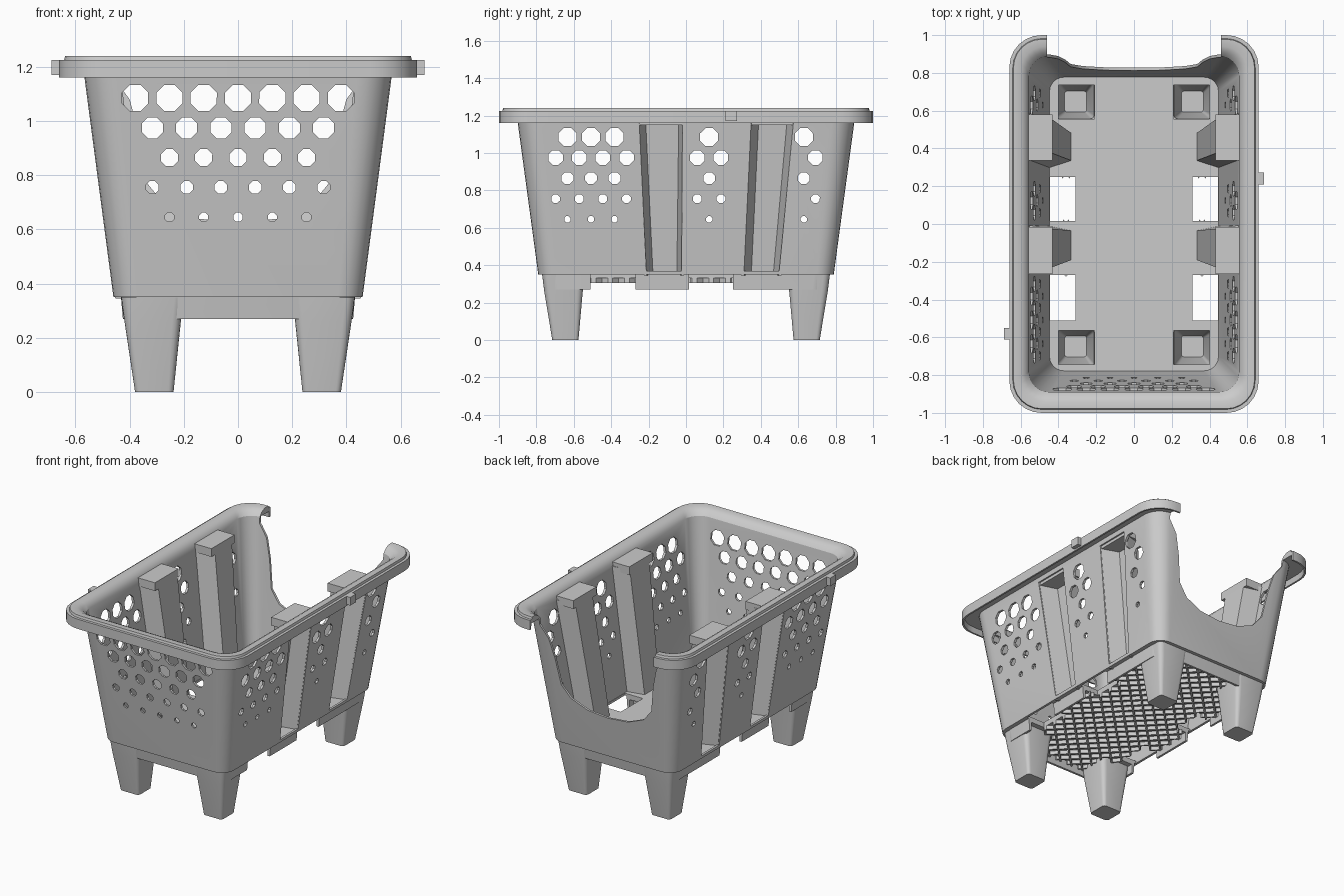
import bpy, bmesh, math

if "Cube" in bpy.data.objects:
    bpy.data.objects.remove(bpy.data.objects["Cube"])


def finish(name, bm):
    bmesh.ops.recalc_face_normals(bm, faces=bm.faces)
    me = bpy.data.meshes.new(name)
    bm.to_mesh(me)
    bm.free()
    ob = bpy.data.objects.new(name, me)
    bpy.context.collection.objects.link(ob)
    return ob


def loft(bm, rings):
    loops = [[bm.verts.new(p) for p in r] for r in rings]
    n = len(loops[0])
    for a, b in zip(loops, loops[1:]):
        for i in range(n):
            bm.faces.new((a[i], a[(i + 1) % n], b[(i + 1) % n], b[i]))
    bm.faces.new(loops[0][::-1])
    bm.faces.new(loops[-1])


def rrect(z, hx, hy, r, cx=0, cy=0, seg=6):
    pts = []
    for k, (sx, sy) in enumerate([(1, 1), (-1, 1), (-1, -1), (1, -1)]):
        for i in range(seg + 1):
            a = math.pi / 2 * (k + i / seg)
            pts.append((cx + sx * (hx - r) + r * math.cos(a),
                        cy + sy * (hy - r) + r * math.sin(a), z))
    return pts


def box(bm, x0, x1, y0, y1, z0, z1):
    loft(bm, [[(x0, y0, z), (x1, y0, z), (x1, y1, z), (x0, y1, z)] for z in (z0, z1)])


def mirror(ob, x=True, y=False):
    m = ob.modifiers.new("Mirror", 'MIRROR')
    m.use_axis = (x, y, False)
    m.use_mirror_merge = False


def cut(ob, cutter):
    cutter.hide_render = True
    # try solvers in turn until one gives a sound result
    original = ob.data.copy()
    for solver in ('EXACT', 'MANIFOLD', 'FLOAT'):
        m = ob.modifiers.new("Cut", 'BOOLEAN')
        m.object, m.operation, m.solver = cutter, 'DIFFERENCE', solver
        bpy.context.view_layer.objects.active = ob
        bpy.ops.object.modifier_apply(modifier=m.name)
        n = len(ob.data.polygons)
        print(cutter.name, solver, n)
        if n > 100:
            break
        ob.data = original.copy()
    bpy.data.objects.remove(cutter)


def smooth(ob):
    bpy.ops.object.select_all(action='DESELECT')
    ob.select_set(True)
    bpy.context.view_layer.objects.active = ob
    bpy.ops.object.shade_smooth_by_angle(angle=math.radians(30))


# Basket shell: underside, skirt, outer wall, rolled rim, inner wall, floor
bm = bmesh.new()
loft(bm, [rrect(*p) for p in [
    (.33, .41, .74, .07), (.27, .41, .74, .07), (.27, .425, .755, .08),
    (.35, .432, .767, .08), (.35, .46, .79, .09), (1.2, .572, .905, .12),
    (1.2, .645, .985, .16), (1.16, .648, .988, .16), (1.16, .66, 1.0, .17),
    (1.225, .66, 1.0, .17), (1.225, .642, .982, .155), (1.24, .638, .978, .15),
    (1.24, .60, .94, .13), (1.225, .575, .91, .115), (1.2, .556, .89, .105),
    (.365, .447, .777, .075)]])
basket = finish("basket_shell", bm)

# Large openings: side channels, floor windows, leg pits
# channel: mouth (y0, y1) bottom / top, inner face (y0, y1) bottom / top
CHANNELS = [((-.225, -.01), (-.265, -.005), (-.19, -.035), (-.23, -.025)),
            ((.295, .51), (.335, .59), (.335, .48), (.375, .555))]
bm = bmesh.new()
for s in (-1, 1):
    for mb, mt, _, _ in CHANNELS:
        loft(bm, [[(s * .40, a + .012, z), (s * .60, a + .012, z),
                   (s * .60, b - .012, z), (s * .40, b - .012, z)]
                  for (a, b), z in ((mb, .37), (mt, 1.17))])
    x0, x1 = sorted((s * .31, s * .444))
    for y0, y1 in ((.015, .25), (-.51, -.27)):
        box(bm, x0, x1, y0, y1, .2, .4)
    x0, x1 = sorted((s * .21, s * .40))
    for cy in (-.65, .65):
        box(bm, x0, x1, cy - .095, cy + .085, .25, .4)
cut(basket, finish("opening_cutter", bm))

# Low U-shaped cut in the back wall and rim
edge = [(.46, 1.3), (.46, 1.16), (.40, 1.08), (.365, .95), (.335, .77),
        (.27, .69), (.15, .64)]
outline = edge + [(0, .625)] + [(-x, z) for x, z in reversed(edge)]
bm = bmesh.new()
loft(bm, [[(x, y, z) for x, z in outline] for y in (.7, 1.1)])
cut(basket, finish("back_cutter", bm))

# Rows of ventilation holes, shrinking downwards
ROWS = [(1.085, .052, 0), (.975, .042, 1), (.865, .034, 0), (.755, .025, 1), (.645, .018, 0)]
P = .1265


def hole(bm, u, z, r, side):
    ring = [(u + r * math.cos(math.pi * i / 4 + .39), z + r * math.sin(math.pi * i / 4 + .39))
            for i in range(8)]
    if side:
        loft(bm, [[(x * side, a, b) for a, b in ring] for x in (.41, .62)])
    else:
        loft(bm, [[(a, y, b) for a, b in ring] for y in (-1, -.72)])


bm = bmesh.new()
for z, r, odd in ROWS:
    for i in range(-3, 3 if odd else 4):
        if odd or z > 1 or abs(i) < 3:
            hole(bm, (i + .5 * odd) * P, z, r, 0)
cut(basket, finish("front_hole_cutter", bm))
bm = bmesh.new()
for z, r, odd in ROWS:
    for y in ((-.697, -.571, -.445, -.318, .06, .187, .692) if odd
              else (-.634, -.508, -.382, .124, .63)):
        for s in (-1, 1):
            hole(bm, y, z, r, s)
cut(basket, finish("side_hole_cutter", bm))
smooth(basket)

# Inward U-shaped pillars behind each side channel, with block caps
T = .014
for k, (mb, mt, ib, it) in enumerate(CHANNELS):
    bm = bmesh.new()
    rings = []
    for (m0, m1), (i0, i1), w, f, z in ((mb, ib, .453, .33, .345), (mt, it, .565, .435, 1.18)):
        rings.append([(w, m0, z), (f, i0, z), (f, i1, z), (w, m1, z), (w, m1 - T, z),
                      (f + T, i1 - T, z), (f + T, i0 + T, z), (w, m0 + T, z)])
    loft(bm, rings)
    mirror(finish(("front", "back")[k] + "_pillar", bm))
    bm = bmesh.new()
    box(bm, .432, .558, mt[0], mt[1] - .01, 1.15, 1.205)
    mirror(finish(("front", "back")[k] + "_pillar_cap", bm))

# Four hollow tapered legs
bm = bmesh.new()
loft(bm, [rrect(z, hx, hy, r, cx, cy, 4) for z, hx, hy, r, cx, cy in [
    (.02, .058, .055, .012, .309, .648), (.349, .102, .1, .02, .313, .657),
    (.349, .116, .113, .035, .315, .656), (.26, .104, .103, .032, .315, .655),
    (0, .071, .07, .02, .309, .645)]])
leg = finish("legs", bm)
mirror(leg, True, True)
smooth(leg)

# Diagonal rib lattice under the floor
bm = bmesh.new()
H = .008
AREAS = [(-.31, .31, -.54, .54), (-.2, .2, .54, .74), (-.2, .2, -.74, -.54)]
for s in (-1, 1):
    x0, x1 = sorted((s * .31, s * .41))
    AREAS += [(x0, x1, -.27, .015), (x0, x1, .25, .54)]
for x0, x1, y0, y1 in AREAS:
    for s in (-1, 1):
        for j in range(-13, 14):
            c = j * .09
            lo, hi = sorted((s * (y0 - c), s * (y1 - c)))
            a, b = max(x0, lo), min(x1, hi)
            if b - a > .01:
                loft(bm, [[(a, s * a + c - H, z), (b, s * b + c - H, z),
                           (b, s * b + c + H, z), (a, s * a + c + H, z)] for z in (.305, .335)])
finish("floor_ribs", bm)

# Small tabs on the rim sides
bm = bmesh.new()
box(bm, .65, .688, .21, .272, 1.17, 1.225)
box(bm, -.688, -.65, -.612, -.55, 1.17, 1.225)
finish("rim_tabs", bm)
